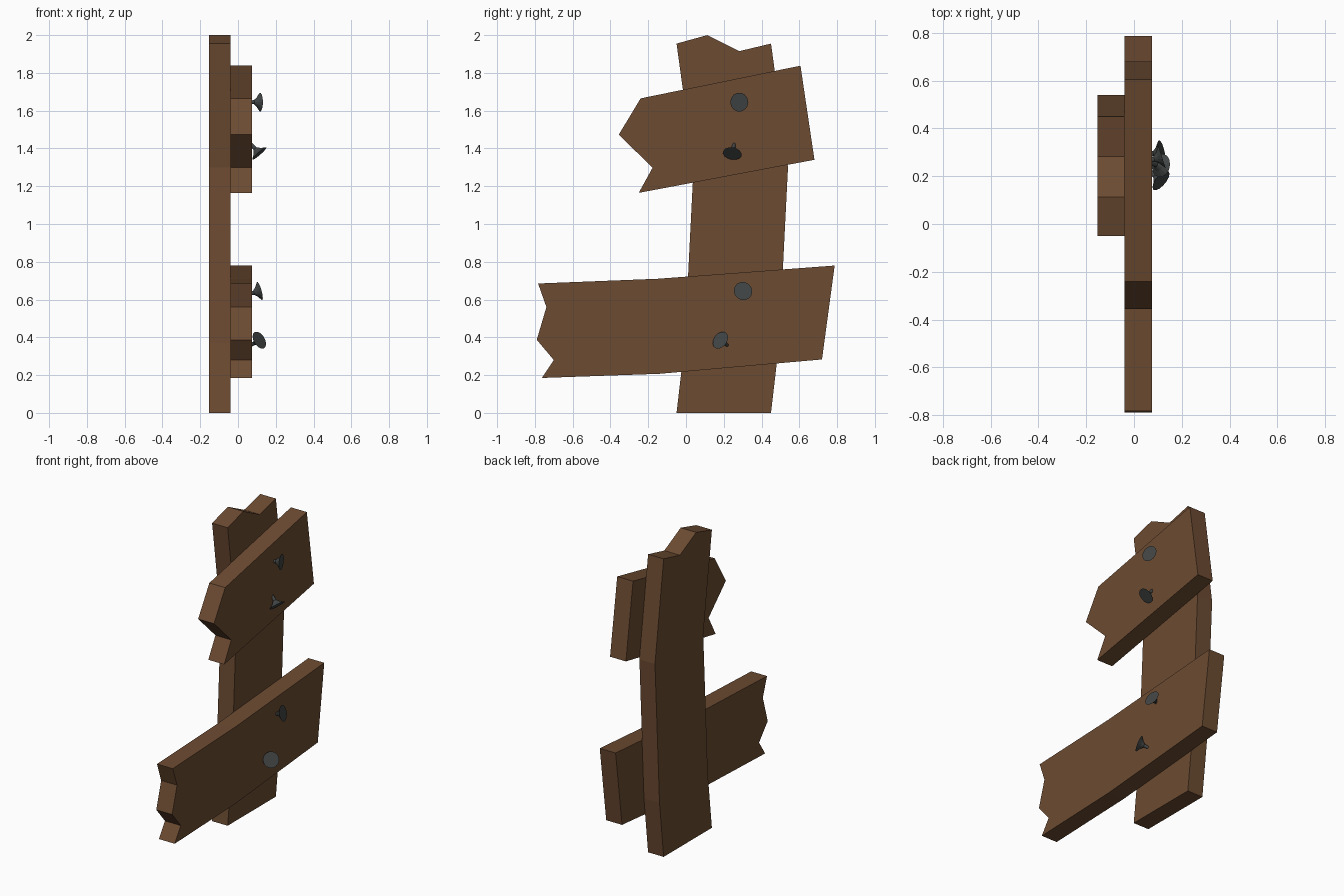
import bpy, bmesh, math
from mathutils import Vector

if "Cube" in bpy.data.objects:
    bpy.data.objects.remove(bpy.data.objects["Cube"])


def material(name, rgb):
    m = bpy.data.materials.new(name)
    m.diffuse_color = (*rgb, 1)
    m.use_nodes = True
    m.node_tree.nodes["Principled BSDF"].inputs["Base Color"].default_value = m.diffuse_color
    return m


WOOD = material("wood", (0.15, 0.07, 0.031))
IRON = material("iron", (0.055, 0.06, 0.06))


def finish(bm, name, mat):
    bmesh.ops.recalc_face_normals(bm, faces=bm.faces)
    me = bpy.data.meshes.new(name)
    bm.to_mesh(me)
    bm.free()
    me.materials.append(mat)
    ob = bpy.data.objects.new(name, me)
    bpy.context.collection.objects.link(ob)
    return ob


def plank(name, outline, x0, x1):
    """Extrude a (y, z) outline along x."""
    bm = bmesh.new()
    face = bm.faces.new([bm.verts.new((x0, y, z)) for y, z in outline])
    ext = bmesh.ops.extrude_face_region(bm, geom=[face])
    verts = [v for v in ext["geom"] if isinstance(v, bmesh.types.BMVert)]
    bmesh.ops.translate(bm, verts=verts, vec=(x1 - x0, 0, 0))
    return finish(bm, name, WOOD)


def nail(name, centre, normal, sides=14):
    """Flat head flaring out of a thin shaft; local +z points out of the head."""
    bm = bmesh.new()
    profile = [(0.05, 0), (0.026, -0.017), (0.011, -0.034), (0.007, -0.09)]
    rings = [[bm.verts.new((r * math.cos(2 * math.pi * i / sides),
                            r * math.sin(2 * math.pi * i / sides), h))
              for i in range(sides)] for r, h in profile]
    for a, b in zip(rings, rings[1:]):
        for i in range(sides):
            j = (i + 1) % sides
            bm.faces.new((a[i], a[j], b[j], b[i]))
    bm.faces.new(rings[0])
    bm.faces.new(rings[-1])
    rot = Vector(normal).to_track_quat('Z', 'Y').to_matrix()
    bmesh.ops.rotate(bm, verts=bm.verts, cent=(0, 0, 0), matrix=rot)
    bmesh.ops.translate(bm, verts=bm.verts, vec=centre)
    return finish(bm, name, IRON)


# Upright post with a slight bow and a broken top
plank("post", [(-0.05, 0), (0.45, 0), (0.493, 0.37), (0.54, 1.30), (0.45, 1.955),
               (0.282, 1.915), (0.113, 2.0), (-0.05, 1.955), (0.04, 1.30),
               (-0.007, 0.37)], -0.153, -0.04)

# Long lower board, splintered at the front end
plank("lower_board", [(-0.783, 0.685), (-0.739, 0.56), (-0.79, 0.387), (-0.70, 0.28),
                      (-0.763, 0.185), (-0.14, 0.207), (0.72, 0.283), (0.787, 0.78),
                      (-0.15, 0.71)], -0.04, 0.075)

# Short upper board, also splintered
plank("upper_board", [(-0.24, 1.665), (-0.356, 1.473), (-0.177, 1.298), (-0.25, 1.165),
                      (0.68, 1.34), (0.606, 1.838)], -0.04, 0.075)

# Bent nails, two per board
for i, (c, n) in enumerate([
        ((0.117, 0.282, 1.645), (0.95, 0.3, 0.0)),
        ((0.113, 0.245, 1.373), (0.65, -0.15, -0.75)),
        ((0.115, 0.302, 0.645), (0.94, 0.2, 0.26)),
        ((0.113, 0.182, 0.385), (0.70, -0.58, 0.42))]):
    nail(f"nail_{i + 1}", c, n)
